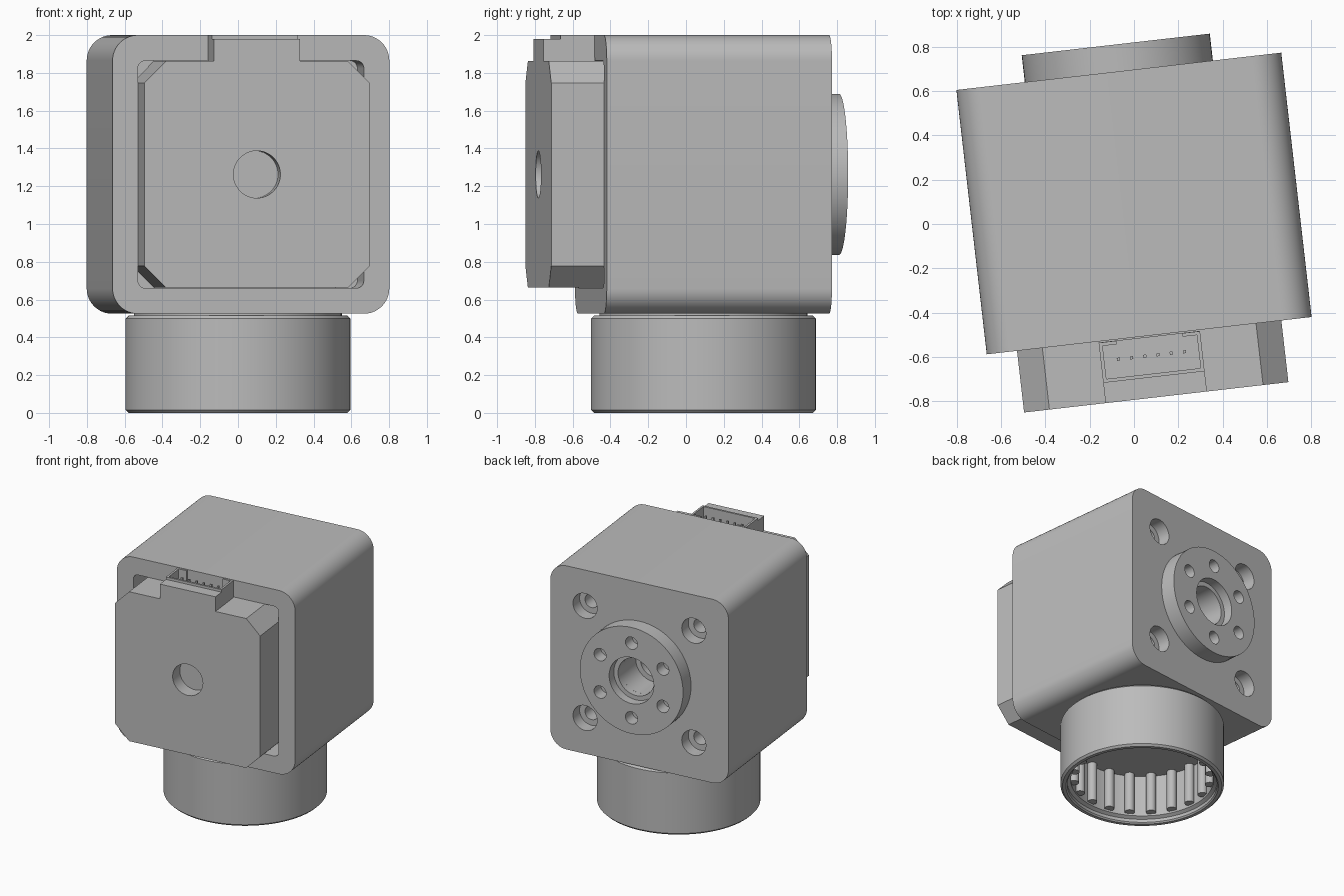
import bpy, bmesh
from math import radians, cos, sin, pi, tau
from mathutils import Matrix, Vector

if "Cube" in bpy.data.objects:
    bpy.data.objects.remove(bpy.data.objects["Cube"], do_unlink=True)

# Shared frame: origin at the housing centre, turned slightly about z
MID = 1.2625
FRAME = Matrix.Translation((0, 0.0925, MID)) @ Matrix.Rotation(radians(6.55), 4, 'Z')
TO_BACK = Matrix.Rotation(radians(-90), 4, 'X')    # z axis -> +y
TO_FRONT = Matrix.Rotation(radians(90), 4, 'X')    # z axis -> -y

grey = bpy.data.materials.new("plain grey")
grey.use_nodes = True
GREY = (0.5, 0.5, 0.5, 1)
grey.diffuse_color = GREY
grey.node_tree.nodes["Principled BSDF"].inputs["Base Color"].default_value = GREY
parts = []


def finish(name, bm, matrix):
    bmesh.ops.recalc_face_normals(bm, faces=bm.faces)
    bm.transform(FRAME @ matrix)
    mesh = bpy.data.meshes.new(name)
    bm.to_mesh(mesh)
    bm.free()
    mesh.materials.append(grey)
    ob = bpy.data.objects.new(name, mesh)
    bpy.context.collection.objects.link(ob)
    parts.append(ob)
    return ob


def prism(name, outline, z0, z1, matrix=Matrix()):
    """Extrude a flat outline from z0 to z1."""
    bm = bmesh.new()
    face = bm.faces.new([bm.verts.new((x, y, z0)) for x, y in outline])
    top = bmesh.ops.extrude_face_region(bm, geom=[face])["geom"]
    bmesh.ops.translate(bm, vec=(0, 0, z1 - z0),
                        verts=[v for v in top if isinstance(v, bmesh.types.BMVert)])
    return finish(name, bm, matrix)


def lathe(name, profile, matrix=Matrix(), closed=False, steps=64):
    """Revolve (radius, z) points about z."""
    bm = bmesh.new()
    vs = [bm.verts.new((r, 0, z)) for r, z in profile]
    pairs = list(zip(vs, vs[1:])) + ([(vs[-1], vs[0])] if closed else [])
    edges = [bm.edges.new(p) for p in pairs]
    bmesh.ops.spin(bm, geom=vs + edges, cent=(0, 0, 0), axis=(0, 0, 1),
                   angle=tau, steps=steps)
    bmesh.ops.remove_doubles(bm, verts=bm.verts, dist=1e-5)
    return finish(name, bm, matrix)


def rod(name, r, z0, z1, matrix=Matrix(), steps=32):
    return lathe(name, [(0, z0), (r, z0), (r, z1), (0, z1)], matrix, steps=steps)


def box(name, x0, x1, y0, y1, z0, z1):
    return prism(name, [(x0, y0), (x1, y0), (x1, y1), (x0, y1)], z0, z1)


def square(half, r, steps):
    """Square outline with rounded corners, or chamfered with one step."""
    pts = []
    for k, (sx, sy) in enumerate([(1, 1), (-1, 1), (-1, -1), (1, -1)]):
        for i in range(steps + 1):
            a = k * pi / 2 + i / steps * pi / 2
            pts.append((sx * (half - r) + r * cos(a), sy * (half - r) + r * sin(a)))
    return pts


def cut(ob, cutters):
    for c in cutters:
        mod = ob.modifiers.new("cut", 'BOOLEAN')
        mod.operation, mod.solver, mod.object = 'DIFFERENCE', 'EXACT', c
        c.hide_render = True
    bpy.context.view_layer.update()
    dg = bpy.context.evaluated_depsgraph_get()
    mesh = bpy.data.meshes.new_from_object(ob.evaluated_get(dg))
    ob.modifiers.clear()
    ob.data = mesh
    for c in cutters:
        parts.remove(c)
        bpy.data.objects.remove(c, do_unlink=True)


# Housing: rounded block, front pocket, back bore and four counterbored screw holes
housing = prism("housing", square(0.7375, 0.135, 12), -0.6, 0.6, TO_FRONT)
tools = [prism("pocket_cutter", square(0.602, 0.04, 6), 0.3, 0.7, TO_FRONT),
         lathe("bore_cutter", [(0, 0.2), (0.11, 0.2), (0.11, 0.38), (0.15, 0.38),
                               (0.15, 0.65), (0, 0.65)], TO_BACK, steps=48)]
for x in (-0.45, 0.45):
    for z in (-0.45, 0.45):
        tools.append(lathe("screw_cutter",
                           [(0, 0.3), (0.055, 0.3), (0.055, 0.5), (0.1, 0.5),
                            (0.1, 0.65), (0, 0.65)],
                           Matrix.Translation((x, 0, z)) @ TO_BACK, steps=32))
cut(housing, tools)

# Output flange: stepped ring with six bolt holes
flange = lathe("output_flange",
               [(0.15, 0.59), (0.427, 0.59), (0.427, 0.722), (0.185, 0.722),
                (0.185, 0.65), (0.15, 0.65)], TO_BACK, closed=True)
cut(flange, [rod("bolt_cutter", 0.05, 0.62, 0.8,
                 Matrix.Translation((0.3 * sin(k * tau / 6), 0, 0.3 * cos(k * tau / 6))) @ TO_BACK,
                 24)
             for k in range(6)])

# Motor: chamfered block with a shallow round hole in front
c = 0.115
corners = []
for sx, sy in [(1, 1), (-1, 1), (-1, -1), (1, -1)]:
    pair = [(sx * 0.6, sy * (0.6 - c)), (sx * (0.6 - c), sy * 0.6)]
    corners += pair if sx == sy else pair[::-1]
motor = prism("motor", corners, 0.32, 0.88, TO_FRONT)
cut(motor, [rod("shaft_cutter", 0.125, 0.77, 0.95, TO_FRONT, 48)])

# Connector: flush block on the motor, with an open socket and pins behind it
W, LOW, TOP = 0.23, 0.59, 0.7375
box("connector_block", -W, W, -0.88, -0.787, LOW, 0.718)
box("socket_floor", -W, W, -0.787, -0.605, LOW, 0.62)
box("socket_front_wall", -W, W, -0.788, -0.772, LOW, TOP)
for s, side in ((-1, "right"), (1, "left")):
    a, b = sorted((s * W, s * (W - 0.016)))
    box("socket_wall_" + side, a, b, -0.787, -0.606, LOW, TOP)
    a, b = sorted((s * W, s * (W - 0.08)))
    box("socket_back_lip_" + side, a, b, -0.622, -0.606, LOW, TOP)
for k in range(6):
    x = (k - 2.5) * 0.06
    box("pin_%d" % (k + 1), x - 0.007, x + 0.007, -0.697, -0.683, 0.61, 0.71)

# Base cup: open underneath, with a ring of rounded teeth inside
DOWN = Matrix.Translation((0, 0, -MID))
lathe("base_cup", [(0, 0.38), (0.52, 0.38), (0.52, 0.05), (0.545, 0.035), (0.545, 0.01),
                   (0.555, 0), (0.58, 0), (0.595, 0.015), (0.595, 0.5), (0.58, 0.515),
                   (0.55, 0.515), (0.55, 0.53), (0, 0.53)], DOWN, steps=96)
for k in range(20):
    a = k * tau / 20
    rod("cup_tooth_%02d" % (k + 1), 0.036, 0.065, 0.385,
        DOWN @ Matrix.Translation((0.5 * cos(a), 0.5 * sin(a), 0)), 16)

# Smooth the round surfaces and keep hard edges
bpy.ops.object.select_all(action='DESELECT')
for ob in parts:
    ob.select_set(True)
bpy.context.view_layer.objects.active = housing
bpy.ops.object.shade_smooth_by_angle(angle=radians(30))
